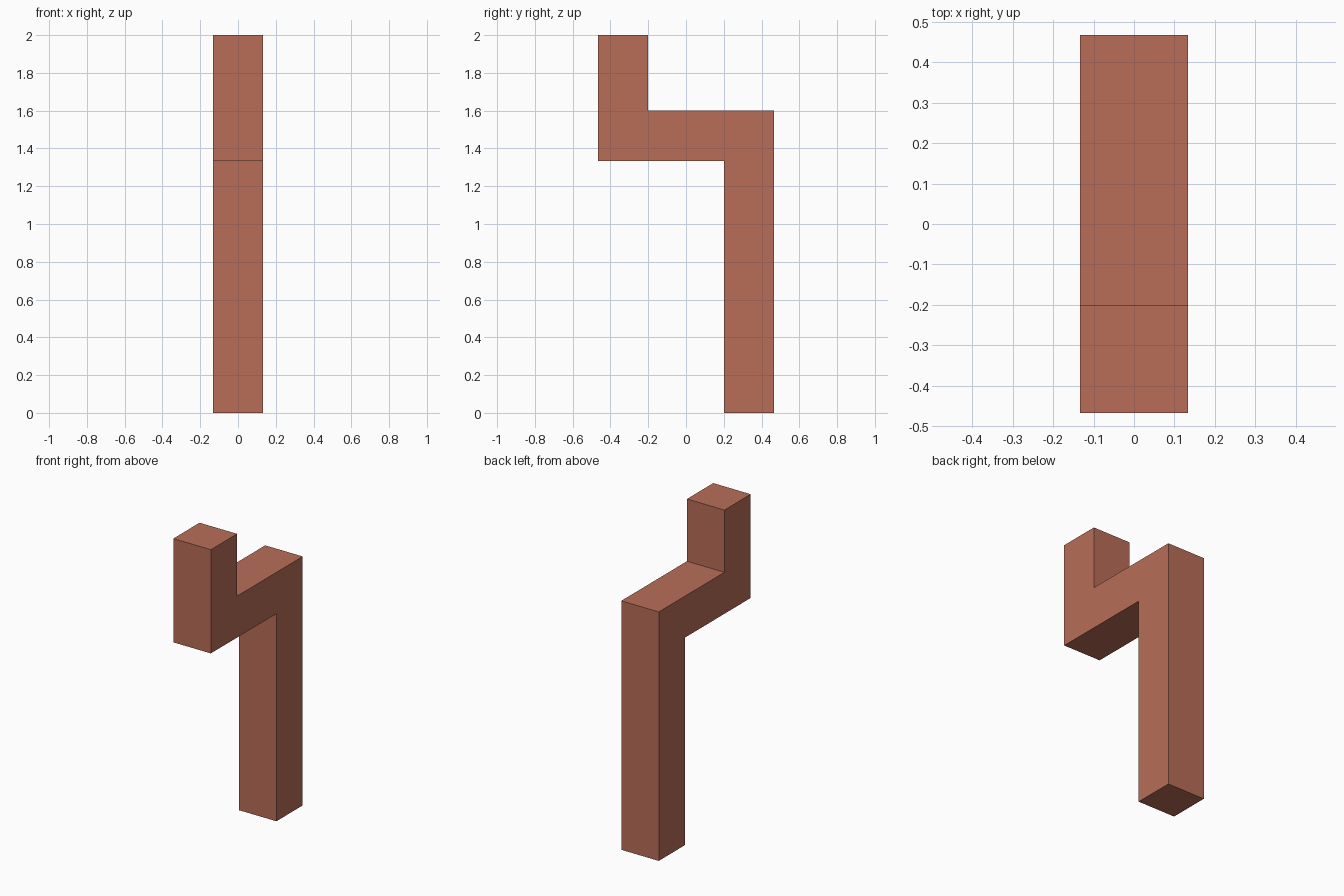
import bpy
import bmesh

cube = bpy.data.objects.get("Cube")
if cube:
    bpy.data.objects.remove(cube, do_unlink=True)

# Terracotta finish
clay = bpy.data.materials.new("terracotta")
clay.use_nodes = True
colour = (0.479, 0.153, 0.098, 1)
clay.diffuse_color = colour
clay.node_tree.nodes["Principled BSDF"].inputs["Base Color"].default_value = colour

# Side outline (y, z) of the square bar: post, arm and upright in one piece
W = 4 / 15           # bar thickness
D = 7 / 15           # half depth
ARM = 4 / 3          # underside of the arm
outline = [(D - W, 0), (D, 0), (D, ARM + W), (W - D, ARM + W),
           (W - D, 2), (-D, 2), (-D, ARM), (D - W, ARM)]

# Extrude the outline across the width
bm = bmesh.new()
side = bm.faces.new([bm.verts.new((-W / 2, y, z)) for y, z in outline])
extruded = bmesh.ops.extrude_face_region(bm, geom=[side], use_keep_orig=True)
moved = [v for v in extruded["geom"] if isinstance(v, bmesh.types.BMVert)]
bmesh.ops.translate(bm, verts=moved, vec=(W, 0, 0))
bmesh.ops.recalc_face_normals(bm, faces=bm.faces)

mesh = bpy.data.meshes.new("stepped_bar")
bm.to_mesh(mesh)
bm.free()
mesh.materials.append(clay)
bpy.context.collection.objects.link(bpy.data.objects.new("stepped_bar", mesh))
